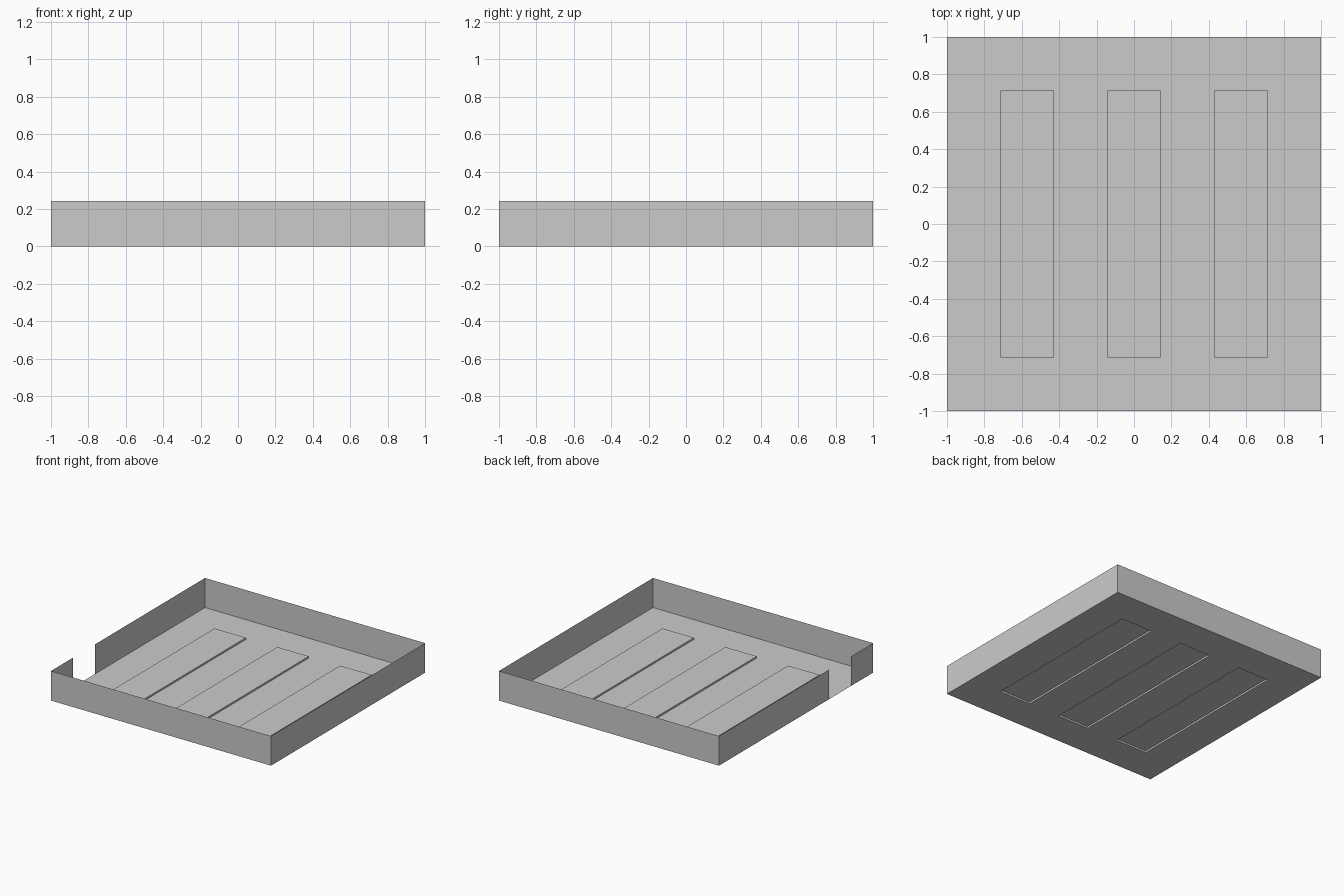
import bpy, bmesh

if "Cube" in bpy.data.objects:
    bpy.data.objects.remove(bpy.data.objects["Cube"])

T = 2 / 7          # layout module: the tray is 7 modules wide
WALL_H = 0.243
STRIP_H = 0.0143


def make_object(name, bm):
    mesh = bpy.data.meshes.new(name)
    bm.to_mesh(mesh)
    bm.free()
    obj = bpy.data.objects.new(name, mesh)
    bpy.context.collection.objects.link(obj)
    return obj


# Floor sheet with three slightly raised strips, hollow underneath
bm = bmesh.new()
bmesh.ops.create_grid(bm, x_segments=7, y_segments=7, size=1.0)
strips = []
for cx in (-2 * T, 0, 2 * T):
    cells = []
    for f in bm.faces:
        c = f.calc_center_median()
        if abs(c.x - cx) < 0.01 and abs(c.y) < 2.5 * T:
            cells.append(f)
    strips += bmesh.ops.dissolve_faces(bm, faces=cells)["region"]
raised = bmesh.ops.extrude_discrete_faces(bm, faces=strips)["faces"]
top_verts = list({v for f in raised for v in f.verts})
bmesh.ops.translate(bm, verts=top_verts, vec=(0, 0, STRIP_H))
make_object("floor", bm)

# Thin perimeter wall with a doorway in the left side
path = [(-1, -1 + 2 * T), (-1, 1), (1, 1), (1, -1), (-1, -1), (-1, -1 + T)]
bm = bmesh.new()
low = [bm.verts.new((x, y, 0)) for x, y in path]
high = [bm.verts.new((x, y, WALL_H)) for x, y in path]
for i in range(len(path) - 1):
    bm.faces.new((low[i + 1], low[i], high[i], high[i + 1]))
make_object("perimeter_wall", bm)
